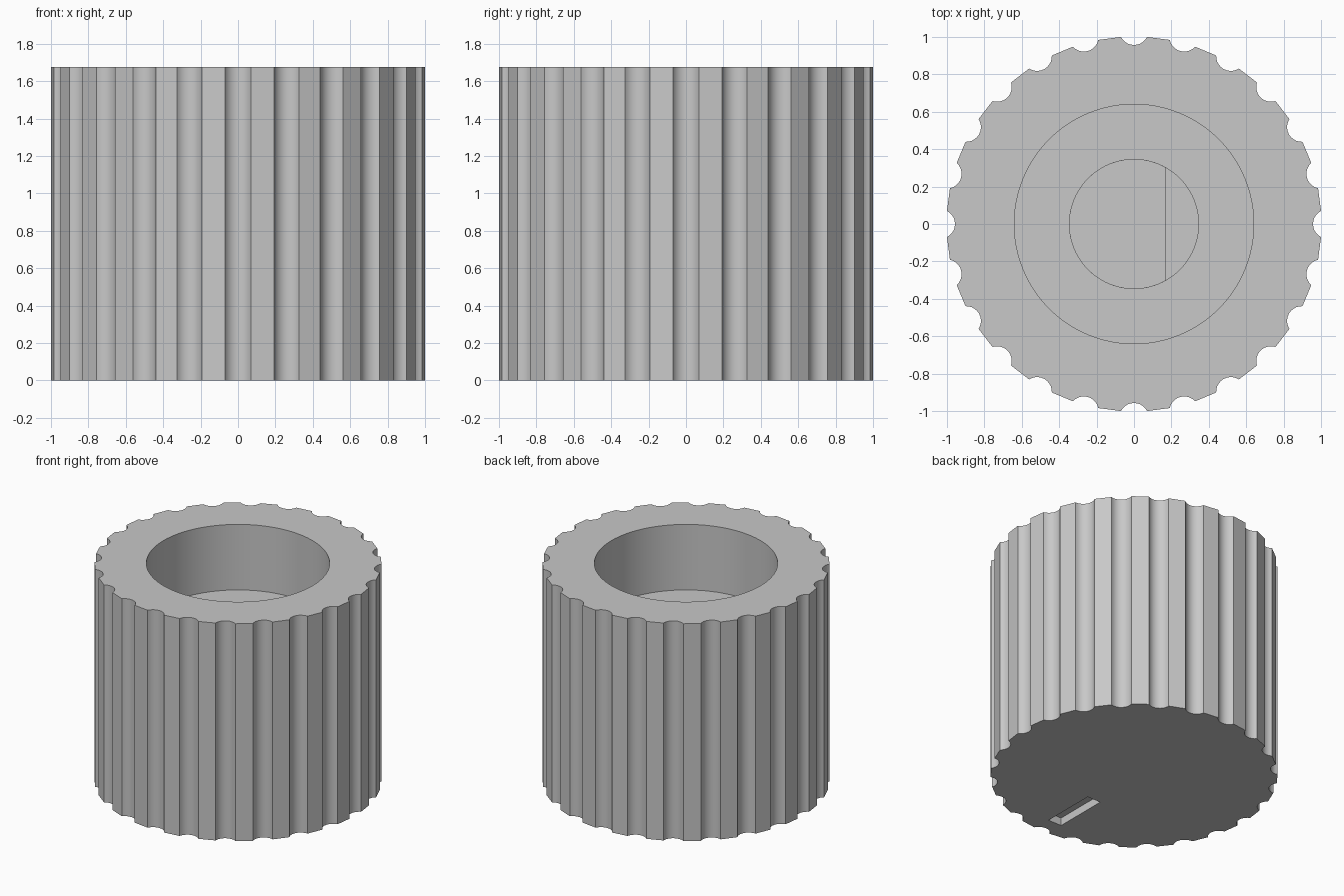
import bpy
import bmesh
import math

if "Cube" in bpy.data.objects:
    bpy.data.objects.remove(bpy.data.objects["Cube"], do_unlink=True)

HEIGHT = 1.675
FLUTES = 24
RIM = 1.0025

grey = bpy.data.materials.new("plain_grey")
grey.use_nodes = True
grey.diffuse_color = (0.58, 0.58, 0.58, 1)
grey.node_tree.nodes["Principled BSDF"].inputs["Base Color"].default_value = grey.diffuse_color


def prism(name, outline, bottom, top):
    """Solid made by raising a closed outline from bottom to top."""
    bm = bmesh.new()
    base = bm.faces.new([bm.verts.new((x, y, bottom)) for x, y in outline])
    raised = bmesh.ops.extrude_face_region(bm, geom=[base])["geom"]
    verts = [v for v in raised if isinstance(v, bmesh.types.BMVert)]
    bmesh.ops.translate(bm, verts=verts, vec=(0, 0, top - bottom))
    bmesh.ops.recalc_face_normals(bm, faces=bm.faces)
    mesh = bpy.data.meshes.new(name)
    bm.to_mesh(mesh)
    bm.free()
    mesh.materials.append(grey)
    obj = bpy.data.objects.new(name, mesh)
    bpy.context.collection.objects.link(obj)
    return obj


def arc(radius, start, end, steps):
    return [(radius * math.cos(start + (end - start) * i / steps),
             radius * math.sin(start + (end - start) * i / steps))
            for i in range(steps + 1)]


def circle(radius, steps=96):
    return arc(radius, 0, math.tau, steps)[:-1]


def fluted_outline(half_width=0.07, depth=0.043, steps=10):
    """Flat lands separated by round grooves."""
    groove = (half_width ** 2 + depth ** 2) / (2 * depth)
    centre = math.sqrt(RIM ** 2 - half_width ** 2) - depth + groove
    half = math.asin(half_width / groove)
    points = []
    for k in range(FLUTES):
        turn = math.tau * k / FLUTES
        c, s = math.cos(turn), math.sin(turn)
        for gx, gy in arc(groove, math.pi + half, math.pi - half, steps):
            x, y = centre + gx, gy
            points.append((x * c - y * s, x * s + y * c))
    return points


def cut(body, cutter):
    cutter.hide_render = True
    mod = body.modifiers.new(cutter.name, "BOOLEAN")
    mod.operation = "DIFFERENCE"
    mod.solver = "EXACT"
    mod.object = cutter
    bpy.context.view_layer.objects.active = body
    bpy.ops.object.modifier_apply(modifier=mod.name)
    bpy.data.objects.remove(cutter, do_unlink=True)


# Fluted outer body
knob = prism("knob_body", fluted_outline(), 0, HEIGHT)

# Wide bore, round shaft hole, then the D-shaped lower socket
cut(knob, prism("bore_cutter", circle(0.64), 1.17, HEIGHT + 0.1))
cut(knob, prism("shaft_cutter", circle(0.345), 0.85, 1.3))
flat = math.acos(0.165 / 0.345)
cut(knob, prism("socket_cutter", arc(0.345, flat, math.tau - flat, 64), 0.23, 0.95))

# Pointer slot in the closed end
slot = [(-0.057, -0.86), (0.057, -0.86), (0.057, -0.435), (-0.057, -0.435)]
cut(knob, prism("slot_cutter", slot, -0.1, 0.06))

# Smooth curves, crisp edges
bpy.ops.object.select_all(action="DESELECT")
knob.select_set(True)
bpy.context.view_layer.objects.active = knob
bpy.ops.object.shade_smooth_by_angle(angle=math.radians(30))
